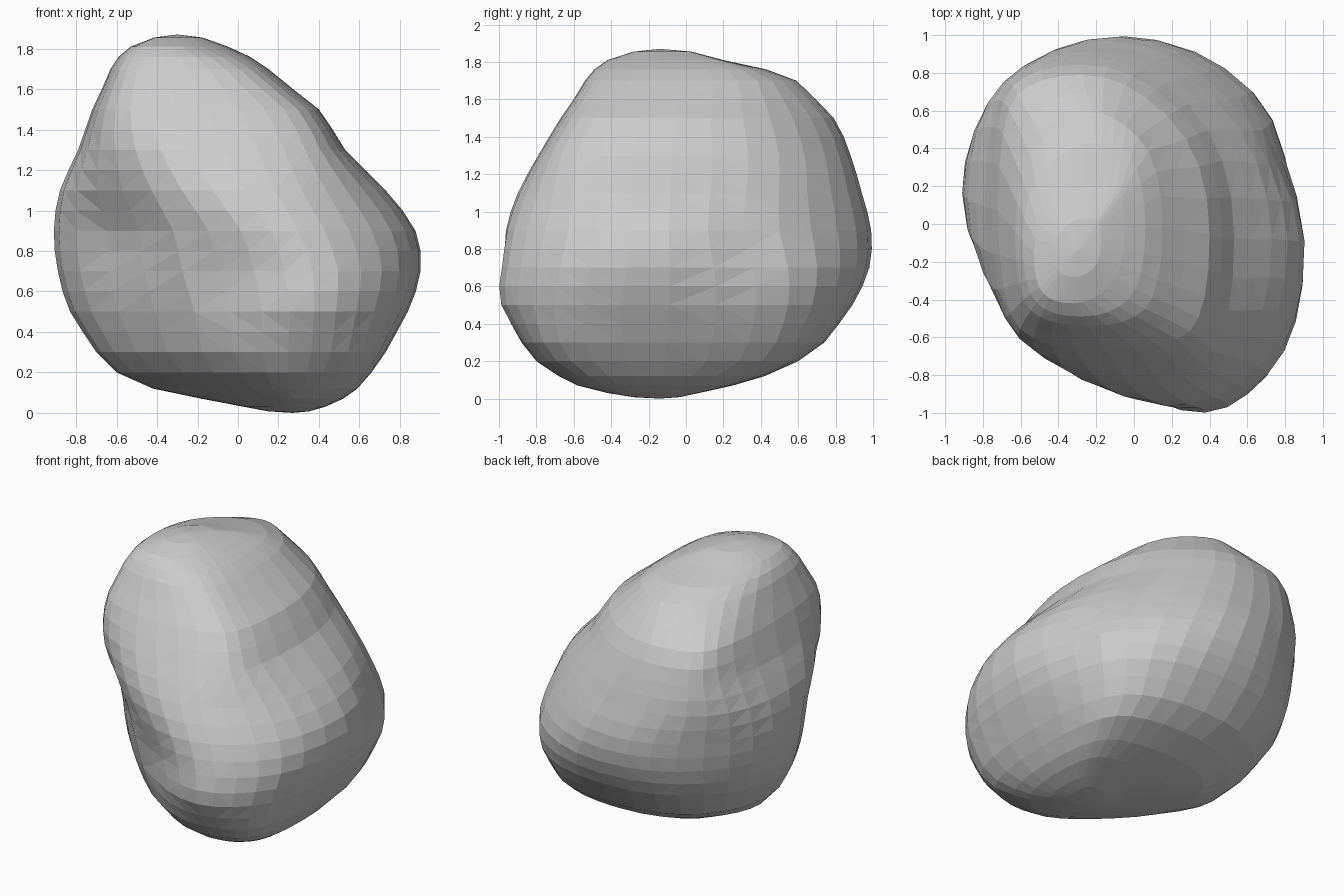
import bpy, bmesh, math
from mathutils import Vector

if "Cube" in bpy.data.objects:
    bpy.data.objects.remove(bpy.data.objects["Cube"])

# Horizontal slices: height, then reach toward
# E, NE, N, NW, W, SW, S, SE (N is the back)
SLICES = [
    (0.03, 0.43, 0.29, 0.07, -0.07, -0.03, 0.16, 0.42, 0.53),
    (0.07, 0.52, 0.45, 0.25, 0.20, 0.18, 0.28, 0.58, 0.66),
    (0.12, 0.59, 0.58, 0.42, 0.43, 0.42, 0.41, 0.68, 0.76),
    (0.20, 0.66, 0.73, 0.60, 0.59, 0.60, 0.53, 0.80, 0.88),
    (0.30, 0.73, 0.82, 0.74, 0.75, 0.70, 0.62, 0.88, 0.97),
    (0.50, 0.84, 0.92, 0.89, 0.90, 0.83, 0.69, 0.98, 1.05),
    (0.70, 0.905, 0.94, 0.98, 0.97, 0.89, 0.735, 0.98, 1.06),
    (0.90, 0.88, 0.87, 0.99, 1.00, 0.91, 0.77, 0.97, 1.00),
    (1.10, 0.73, 0.77, 0.94, 1.02, 0.88, 0.835, 0.90, 0.88),
    (1.30, 0.53, 0.65, 0.88, 0.99, 0.79, 0.86, 0.79, 0.76),
    (1.50, 0.40, 0.53, 0.79, 0.92, 0.72, 0.82, 0.67, 0.61),
    (1.70, 0.15, 0.34, 0.59, 0.65, 0.63, 0.71, 0.54, 0.36),
    (1.76, 0.06, 0.23, 0.43, 0.54, 0.59, 0.66, 0.49, 0.26),
    (1.81, -0.05, 0.07, 0.20, 0.38, 0.53, 0.60, 0.42, 0.14),
]
BOTTOM, TOP = (0.27, -0.14, 0.0), (-0.30, -0.14, 1.87)
STEPS = 4

# Shallow hollows and bulges: centre, push, radius
DENTS = [
    (Vector((-0.62, -0.42, 0.88)), Vector((0.04, 0.04, 0)), 0.25),
    (Vector((0.84, 0.32, 0.80)), Vector((-0.05, -0.01, 0)), 0.25),
    (Vector((-0.03, -0.90, 0.65)), Vector((0, 0.05, 0)), 0.24),
    (Vector((0.46, -0.97, 0.60)), Vector((0, -0.03, 0)), 0.20),
]


def with_midslices(rows, first, last):
    """Insert smooth in-between slices across the tall middle part."""
    out = []
    for i, row in enumerate(rows):
        out.append(row)
        if first <= i < last:
            four = zip(rows[i - 1], row, rows[i + 1], rows[i + 2])
            mid = [(9 * (b + c) - a - d) / 16 for a, b, c, d in four]
            out.append(((row[0] + rows[i + 1][0]) / 2, *mid[1:]))
    return out


def slice_outline(z, reach):
    """Rounded outline touching the eight sides of an octagon."""
    corners = []
    for i in range(8):
        a, b = i * math.pi / 4, (i + 1) * math.pi / 4
        p, q = reach[i], reach[(i + 1) % 8]
        k = math.sin(b - a)
        corners.append(Vector(((p * math.sin(b) - q * math.sin(a)) / k,
                               (q * math.cos(a) - p * math.cos(b)) / k, z)))
    points = []
    for i in range(8):
        c = corners[i]
        start, end = (corners[i - 1] + c) / 2, (c + corners[(i + 1) % 8]) / 2
        for s in range(STEPS):
            t = s / STEPS
            points.append(start * (1 - t) ** 2 + c * 2 * t * (1 - t) + end * t * t)
    return points


def dented(p):
    moved = p.copy()
    for centre, push, radius in DENTS:
        moved += push * math.exp(-((p - centre).length / radius) ** 2)
    return moved


# Boulder skin
bm = bmesh.new()
rows = with_midslices(SLICES, 4, 11)
rings = [[bm.verts.new(dented(p)) for p in slice_outline(r[0], r[1:])] for r in rows]
n = 8 * STEPS
for low, high in zip(rings, rings[1:]):
    for i in range(n):
        j = (i + 1) % n
        bm.faces.new((low[i], low[j], high[j], high[i]))

# Rounded end caps
for ring, tip in ((rings[0], BOTTOM), (rings[-1], TOP)):
    tip = Vector(tip)
    pole = bm.verts.new(tip)
    inner = []
    for v in ring:
        p = v.co.lerp(tip, 0.5)
        p.z = v.co.z + (tip.z - v.co.z) * 0.75
        inner.append(bm.verts.new(p))
    for i in range(n):
        j = (i + 1) % n
        bm.faces.new((ring[i], ring[j], inner[j], inner[i]))
        bm.faces.new((inner[i], inner[j], pole))

bmesh.ops.triangulate(bm, faces=bm.faces[:])
bmesh.ops.recalc_face_normals(bm, faces=bm.faces[:])
mesh = bpy.data.meshes.new("boulder")
bm.to_mesh(mesh)
bm.free()
bpy.context.collection.objects.link(bpy.data.objects.new("boulder", mesh))
